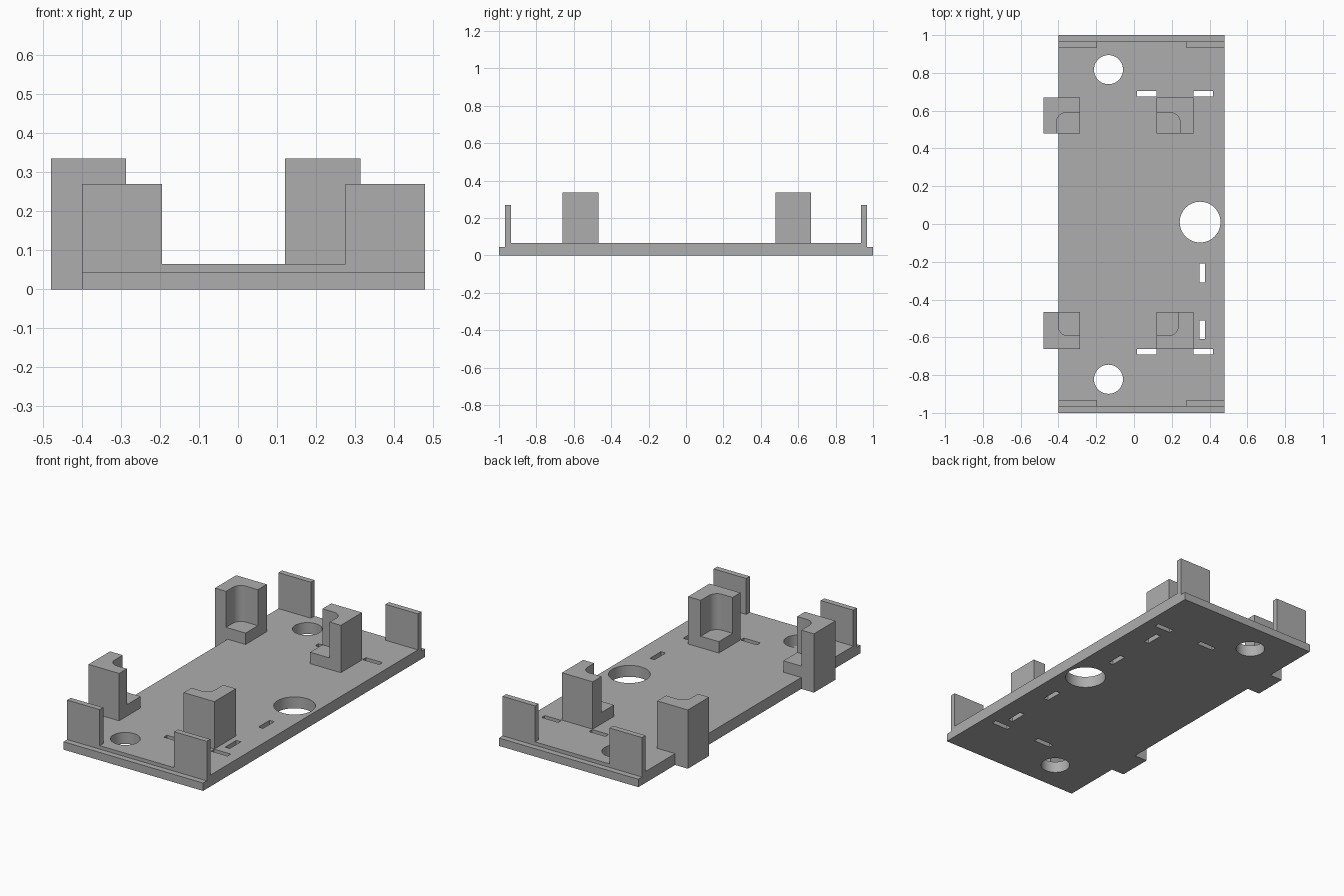
import bpy, bmesh, math

cube = bpy.data.objects.get("Cube")
if cube:
    bpy.data.objects.remove(cube, do_unlink=True)

grey = bpy.data.materials.new("light grey")
grey.use_nodes = True
colour = (0.42, 0.42, 0.42, 1)
grey.diffuse_color = colour
grey.node_tree.nodes["Principled BSDF"].inputs["Base Color"].default_value = colour

PLATE_TOP, LIP_TOP, POST_TOP, WALL_TOP, LEDGE = 0.065, 0.045, 0.335, 0.27, 0.13
RIGHT_EDGE, LEFT_EDGE = -0.40, 0.48


def prism(bm, outline, z0, z1):
    """Extrude a flat outline from z0 to z1."""
    face = bm.faces.new([bm.verts.new((x, y, z0)) for x, y in outline])
    ext = bmesh.ops.extrude_face_region(bm, geom=[face])
    top = [g for g in ext["geom"] if isinstance(g, bmesh.types.BMVert)]
    bmesh.ops.translate(bm, verts=top, vec=(0, 0, z1 - z0))


def rect(x0, x1, y0, y1):
    return [(x0, y0), (x1, y0), (x1, y1), (x0, y1)]


def circle(x, y, r, n=48):
    return [(x + r * math.cos(math.tau * i / n), y + r * math.sin(math.tau * i / n))
            for i in range(n)]


def notch(cx, cy, sx, sy, r=0.05, reach=0.2, n=10):
    """Square notch open towards (sx, sy), with a rounded inner corner."""
    pts = [(cx + sx * reach, cy)]
    for i in range(n + 1):
        a = math.pi / 2 * i / n
        pts.append((cx + sx * r * (1 - math.sin(a)), cy + sy * r * (1 - math.cos(a))))
    return pts + [(cx, cy + sy * reach), (cx + sx * reach, cy + sy * reach)]


def make(name, prisms):
    bm = bmesh.new()
    for p in prisms:
        prism(bm, *p)
    bmesh.ops.recalc_face_normals(bm, faces=bm.faces)
    mesh = bpy.data.meshes.new(name)
    bm.to_mesh(mesh)
    bm.free()
    mesh.materials.append(grey)
    obj = bpy.data.objects.new(name, mesh)
    bpy.context.collection.objects.link(obj)
    return obj


def activate(obj):
    bpy.ops.object.select_all(action='DESELECT')
    obj.select_set(True)
    bpy.context.view_layer.objects.active = obj


def cut(obj, prisms):
    cutter = make("cutter", prisms)
    cutter.hide_render = True
    mod = obj.modifiers.new("cut", 'BOOLEAN')
    mod.operation, mod.solver, mod.object = 'DIFFERENCE', 'EXACT', cutter
    activate(obj)
    bpy.ops.object.modifier_apply(modifier=mod.name)
    bpy.data.objects.remove(cutter, do_unlink=True)
    bpy.ops.object.shade_smooth_by_angle(angle=math.radians(30))


# Base plate with lowered end lips, round holes, slots and blind pockets
plate = make("base_plate", [(rect(RIGHT_EDGE, LEFT_EDGE, -1, 1), 0, PLATE_TOP)])
holes = [(circle(-0.135, 0.817, 0.077), -0.1, 0.2),
         (circle(-0.135, -0.822, 0.077), -0.1, 0.2),
         (circle(0.35, 0.01, 0.108), -0.1, 0.2)]
for y0, y1 in ((0.674, 0.703), (-0.692, -0.663)):
    for x0, x1 in ((0.016, 0.12), (0.314, 0.419)):
        holes.append((rect(x0, x1, y0, y1), -0.1, 0.2))
for y in (-0.56, -0.26):
    holes.append((rect(0.346, 0.375, y - 0.05, y + 0.05), -0.1, 0.2))
    holes.append((rect(0.326, 0.355, -y - 0.05, -y + 0.05), -0.1, 0.04))
for s in (-1, 1):
    holes.append((rect(-1, 1, *sorted((s * 0.967, s * 1.1))), LIP_TOP, 0.2))
cut(plate, holes)

# Upright tabs at the four corners
for end, s in (("front", -1), ("back", 1)):
    ys = sorted((s * 0.935, s * 0.967))
    for side, x0, x1 in (("right", RIGHT_EDGE, -0.195), ("left", 0.275, LEFT_EDGE)):
        make(f"{end}_{side}_tab", [(rect(x0, x1, *ys), PLATE_TOP, WALL_TOP)])

# Corner posts: notched brackets with a low ledge facing the middle
for end, y0, y1, cy, sy, inset in (("back", 0.478, 0.669, 0.589, -1, 0.07),
                                   ("front", -0.661, -0.467, -0.591, 1, 0.08)):
    # Outer post hangs over the plate edge and reaches the ground
    post = make(f"{end}_right_post", [(rect(-0.48, -0.287, y0, y1), 0, POST_TOP)])
    cut(post, [(notch(-0.48 + inset, cy, 1, sy), LEDGE, 0.5),
               (rect(RIGHT_EDGE, 0, y0 - 0.1, y1 + 0.1), -0.1, PLATE_TOP)])
    # Inner post stands on the plate
    post = make(f"{end}_left_post", [(rect(0.12, 0.314, y0, y1), PLATE_TOP, POST_TOP)])
    cut(post, [(notch(0.314 - inset, cy, -1, sy), LEDGE, 0.5)])
